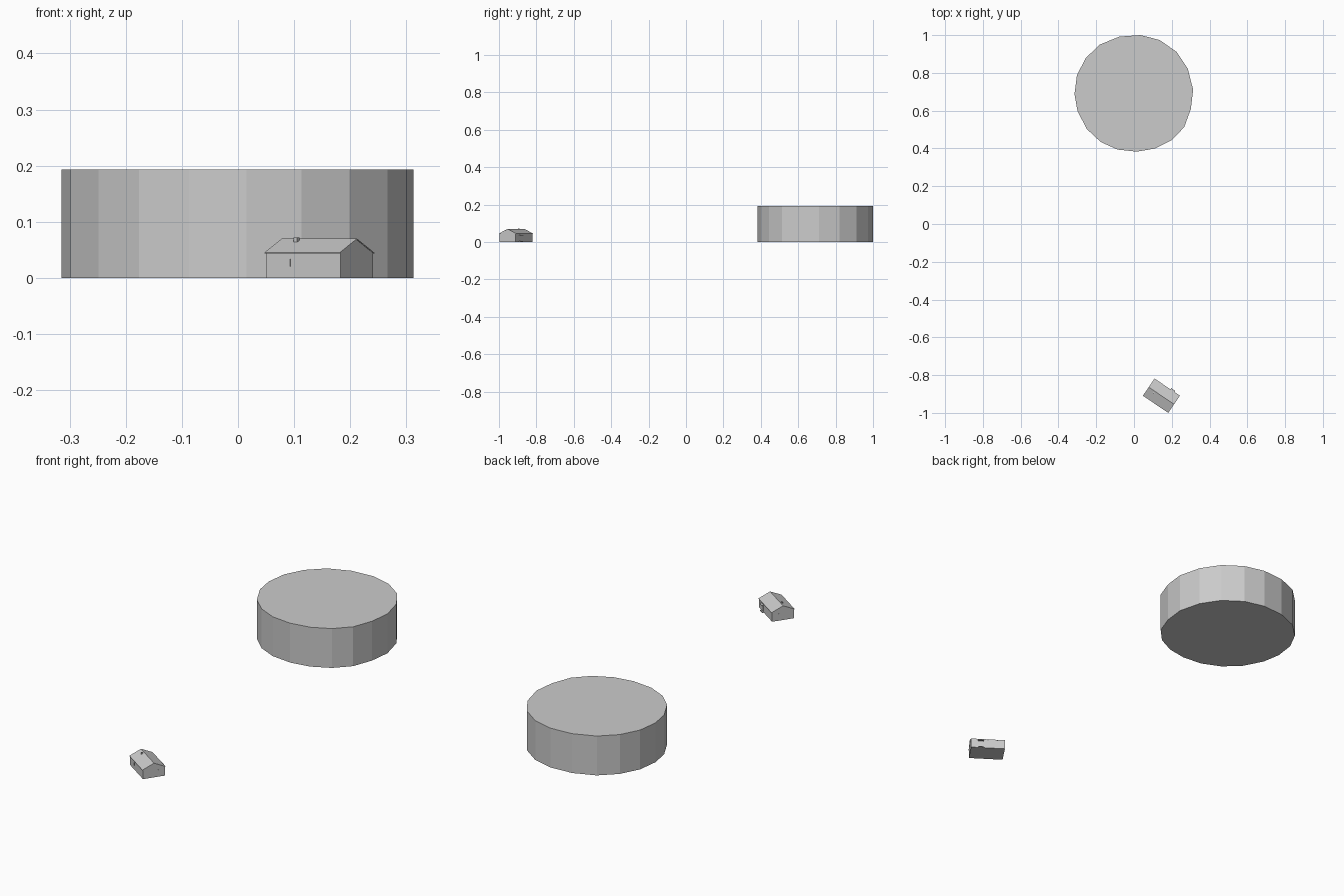
import bpy
import bmesh
from math import radians
from mathutils import Matrix, Vector

cube = bpy.data.objects.get("Cube")
if cube:
    bpy.data.objects.remove(cube, do_unlink=True)

grey = bpy.data.materials.new("concrete_grey")
grey.use_nodes = True
COLOUR = (0.6, 0.6, 0.6, 1.0)
grey.diffuse_color = COLOUR
grey.node_tree.nodes["Principled BSDF"].inputs["Base Color"].default_value = COLOUR

# House frame: local x runs along the ridge, local -y is the front wall
HOUSE = Matrix.Translation((0.145, -0.909, 0)) @ Matrix.Rotation(radians(-34), 4, 'Z')
LENGTH, WIDTH, EAVE, RIDGE = 0.162, 0.110, 0.045, 0.070


def prism(name, points, sweep, frame=Matrix()):
    """Extrude a closed outline along the sweep vector."""
    bm = bmesh.new()
    face = bm.faces.new([bm.verts.new(p) for p in points])
    new = bmesh.ops.extrude_face_region(bm, geom=[face])["geom"]
    verts = [g for g in new if isinstance(g, bmesh.types.BMVert)]
    bmesh.ops.translate(bm, verts=verts, vec=Vector(sweep))
    bmesh.ops.recalc_face_normals(bm, faces=bm.faces)
    mesh = bpy.data.meshes.new(name)
    bm.to_mesh(mesh)
    bm.free()
    mesh.materials.append(grey)
    obj = bpy.data.objects.new(name, mesh)
    obj.matrix_world = frame
    bpy.context.collection.objects.link(obj)
    return obj


def box(name, centre, size):
    """Axis-aligned box in the house frame."""
    x, y, z = centre
    a, b, c = (s / 2 for s in size)
    base = [(x - a, y - b, z - c), (x + a, y - b, z - c),
            (x + a, y + b, z - c), (x - a, y + b, z - c)]
    return prism(name, base, (0, 0, size[2]), HOUSE)


# Storage tank with a slightly uneven round outline
rim = [(0.015, 0.383), (0.113, 0.400), (0.199, 0.443), (0.266, 0.513),
       (0.301, 0.609), (0.313, 0.711), (0.285, 0.822), (0.226, 0.911),
       (0.136, 0.974), (0.035, 1.0), (-0.077, 0.992), (-0.181, 0.950),
       (-0.256, 0.878), (-0.302, 0.788), (-0.315, 0.688), (-0.299, 0.597),
       (-0.249, 0.502), (-0.176, 0.434), (-0.087, 0.394)]
prism("storage_tank", [(x, y, 0) for x, y in rim], (0, 0, 0.193))

# House walls with gable ends
half_l, half_w = LENGTH / 2 - 0.001, WIDTH / 2 - 0.003
gable = [(-half_w, 0), (half_w, 0), (half_w, EAVE),
         (0, RIDGE - 0.002), (-half_w, EAVE)]
prism("house_walls", [(-half_l, y, z) for y, z in gable], (2 * half_l, 0, 0), HOUSE)

# Thin pitched roof with a small overhang
outer = [(-WIDTH / 2, EAVE), (0, RIDGE), (WIDTH / 2, EAVE)]
roof = outer + [(y, z - 0.002) for y, z in reversed(outer)]
prism("house_roof", [(-LENGTH / 2, y, z) for y, z in roof], (LENGTH, 0, 0), HOUSE)

# Chimney on the front slope
box("chimney", (-0.042, -0.0105, 0.066), (0.0075, 0.0075, 0.011))

# Narrow windows on the long walls and on the gable ends
for i, (u, side) in enumerate([(-0.029, -1), (-0.06, 1), (0.07, 1)]):
    box(f"wall_window_{i}", (u, side * half_w, 0.027), (0.003, 0.001, 0.014))
for end in (-1, 1):
    for v in (-0.02, 0.02):
        box("gable_window", (end * half_l, v, 0.027), (0.001, 0.003, 0.014))

# Back entrance: door, step and canopy
box("back_door", (0.034, half_w, 0.017), (0.014, 0.002, 0.030))
box("door_step", (0.034, half_w + 0.004, 0.002), (0.024, 0.008, 0.004))
box("door_canopy", (0.034, half_w + 0.005, 0.036), (0.026, 0.010, 0.002))
